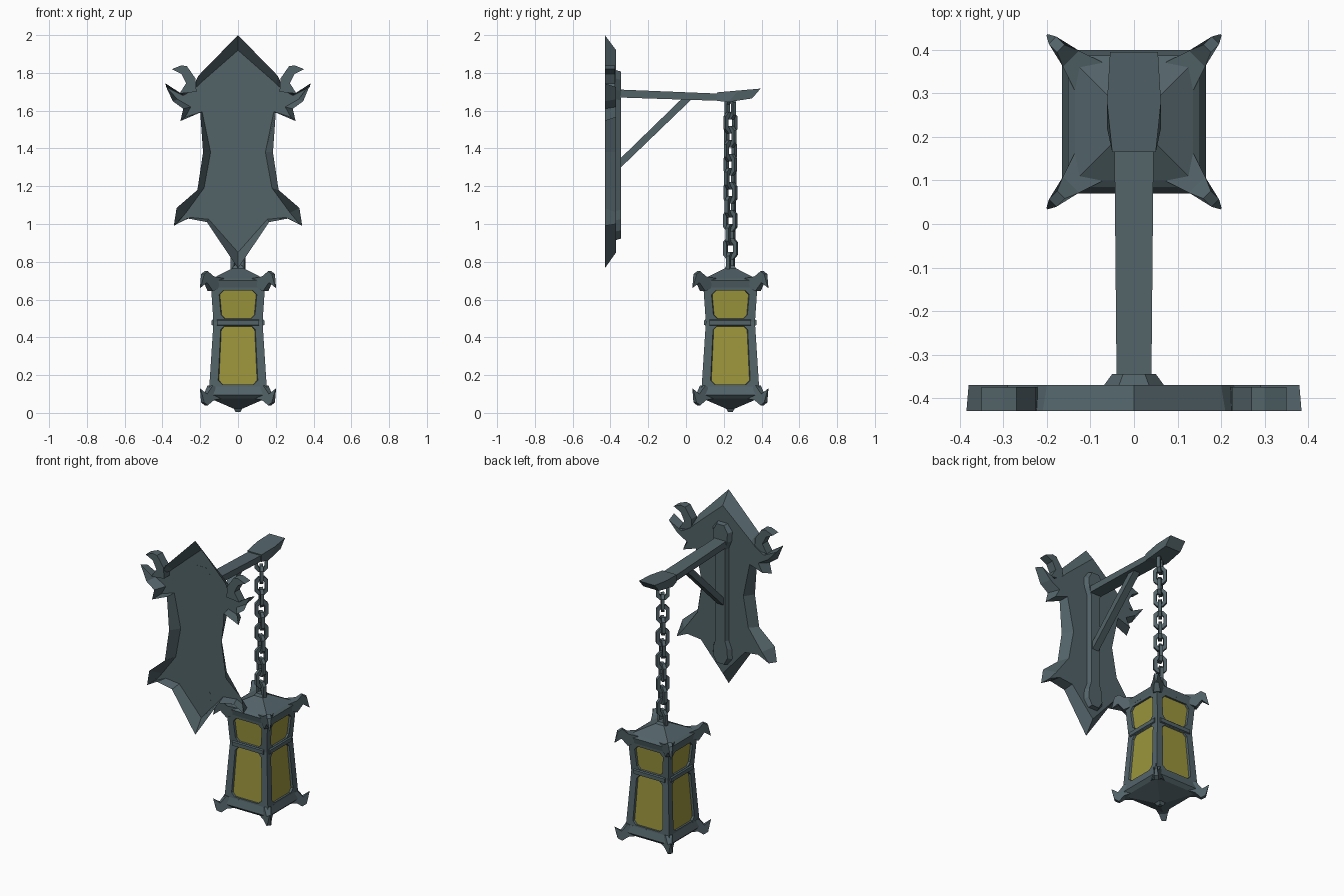
import bpy, bmesh, math
from mathutils import Vector, Matrix

if "Cube" in bpy.data.objects:
    bpy.data.objects.remove(bpy.data.objects["Cube"])


def material(name, rgb):
    m = bpy.data.materials.new(name)
    m.diffuse_color = (*rgb, 1)
    m.use_nodes = True
    m.node_tree.nodes["Principled BSDF"].inputs["Base Color"].default_value = m.diffuse_color
    return m


IRON = material("iron", (0.085, 0.125, 0.14))
GLASS = material("glass", (0.33, 0.30, 0.045))
CY = 0.235  # lantern and chain axis in y


def build(name, verts, faces, mat=IRON):
    bm = bmesh.new()
    vs = [bm.verts.new(v) for v in verts]
    for f in faces:
        bm.faces.new([vs[i] for i in f])
    bmesh.ops.recalc_face_normals(bm, faces=bm.faces)
    me = bpy.data.meshes.new(name)
    bm.to_mesh(me)
    bm.free()
    me.materials.append(mat)
    ob = bpy.data.objects.new(name, me)
    bpy.context.collection.objects.link(ob)
    return ob


def loft(name, rings, start=True, end=True, closed=False):
    n = len(rings[0])
    verts = [p for r in rings for p in r]
    faces = []
    for k in range(len(rings) - (0 if closed else 1)):
        a, b = k * n, (k + 1) % len(rings) * n
        faces += [(a + i, a + (i + 1) % n, b + (i + 1) % n, b + i) for i in range(n)]
    if start and not closed:
        faces.append(tuple(range(n)))
    if end and not closed:
        faces.append(tuple(range(len(verts) - n, len(verts))))
    return build(name, verts, faces)


def mirrored(half, y):
    # right half outline from top to bottom, reflected to a full loop
    return [(x, y, z) for x, z in half] + [(-x, y, z) for x, z in half[-2:0:-1]]


def square(hw, z):
    return [(sx * hw, CY + sy * hw, z) for sx, sy in ((-1, -1), (1, -1), (1, 1), (-1, 1))]


# Wall plate: hollow shell open towards -y
outer = [(0, 2), (.21, 1.785), (.24, 1.72), (.30, 1.69), (.385, 1.745), (.345, 1.65),
         (.29, 1.61), (.305, 1.545), (.20, 1.59), (.185, 1.38), (.215, 1.18),
         (.325, 1.085), (.34, .99), (.27, 1.03), (.165, 1.01), (0, .765)]
inner = [(0, 1.92), (.20, 1.745), (.23, 1.715), (.29, 1.68), (.38, 1.725), (.32, 1.66),
         (.25, 1.62), (.28, 1.565), (.19, 1.595), (.145, 1.38), (.18, 1.19),
         (.275, 1.06), (.325, 1.0), (.25, 1.035), (.155, 1.025), (0, .85)]
loft("wall_plate", [mirrored(outer, -.43), mirrored(inner, -.37)], start=False)

# Curled horns on the upper corners of the plate
curl = [(.22, 1.70), (.225, 1.77), (.27, 1.835), (.30, 1.84), (.35, 1.82),
        (.30, 1.795), (.275, 1.745), (.31, 1.69)]
for s in (-1, 1):
    loft("plate_horn", [[(s * x, y, z) for x, z in curl] for y in (-.43, -.375)])

# Backing strip with widened ends
strip = [(.035, 1.815), (.07, 1.77), (.065, 1.71), (.045, 1.66), (.045, 1.07),
         (.065, 1.02), (.07, .96), (.035, .915)]


def strip_ring(k, y):
    h = [(x * k, 1.365 + (z - 1.365) * (1 - (1 - k) * .06)) for x, z in strip]
    return [(x, y, z) for x, z in h] + [(-x, y, z) for x, z in reversed(h)]


loft("backing_strip", [strip_ring(1, -.372), strip_ring(.72, -.345)])


def beam(name, sections):
    # sections of (half width, y, z bottom, y top, z top)
    loft(name, [[(-w, y0, z0), (w, y0, z0), (w, y1, z1), (-w, y1, z1)]
                for w, y0, z0, y1, z1 in sections])


# Arm, its heavier tip, and the diagonal brace
beam("arm", [(.04, -.36, 1.67, -.36, 1.712), (.045, .18, 1.652, .18, 1.69)])
beam("arm_tip", [(.05, .165, 1.652, .165, 1.697), (.062, .22, 1.645, .28, 1.707),
                 (.055, .35, 1.665, .395, 1.717)])
beam("brace", [(.022, -.36, 1.285, -.36, 1.335), (.022, .04, 1.67, -.015, 1.67)])

# Chain of octagonal links, each turned a quarter from the last
link = [(1, .6), (.45, 1), (-.45, 1), (-1, .6), (-1, -.6), (-.45, -1), (.45, -1), (1, -.6)]
for i in range(12):
    rings = [[(x * (.029 + o), y, z * (.047 + o)) for x, z in link]
             for o, y in ((.01, -.01), (.01, .01), (-.01, .01), (-.01, -.01))]
    ob = loft("chain_link", rings, closed=True)
    ob.location = (0, CY, 1.61 - .074 * i)
    ob.rotation_euler.z = math.radians(35 + 90 * i + 3 * i)

# Lantern base and roof
loft("lantern_base", [square(h, z) for h, z in
                      ((.012, .004), (.022, .022), (.145, .075), (.165, .095), (.152, .14))])
loft("lantern_roof", [square(h, z) for h, z in
                      ((.143, .665), (.152, .70), (.135, .712), (.03, .765), (.022, .78))])

# Lantern walls: framed, chamfered and recessed panes on four sides
panels = [(.138, .48, .152, .13, .15, .462, .105, .092),
          (.48, .668, .13, .143, .497, .648, .09, .1)]
RECESS, CH = .012, .022
for side in range(4):
    turn = Matrix.Translation((0, CY, 0)) @ Matrix.Rotation(side * math.pi / 2, 4, 'Z')
    for z0, z1, h0, h1, p0, p1, w0, w1 in panels:
        def wall(z):
            return h0 + (h1 - h0) * (z - z0) / (z1 - z0)
        corners = [(-h0, -h0, z0), (h0, -h0, z0), (h1, -h1, z1), (-h1, -h1, z1)]
        octa = [(-w0, p0 + CH), (-w0 + CH, p0), (w0 - CH, p0), (w0, p0 + CH),
                (w1, p1 - CH), (w1 - CH, p1), (-w1 + CH, p1), (-w1, p1 - CH)]
        front = [(x, -wall(z), z) for x, z in octa]
        deep = [(x * .96, -wall(z) + RECESS, z) for x, z in octa]
        verts = [turn @ Vector(v) for v in corners + front + deep]
        faces = []
        for c in range(4):
            a, b = 4 + 2 * c, 5 + 2 * c
            faces += [(c, b, a), (c, (c + 1) % 4, 4 + (2 * c + 2) % 8, b)]
        faces += [(4 + i, 4 + (i + 1) % 8, 12 + (i + 1) % 8, 12 + i) for i in range(8)]
        build("window_frame", verts, faces)
        pane = build("window_pane", verts[12:], [tuple(range(8))], GLASS)
        if pane.data.polygons[0].normal.dot(turn.to_3x3() @ Vector((0, -1, 0))) < 0:
            pane.data.flip_normals()
    # Cross bar
    bar = [[turn @ Vector((x, y, z)) for y, z in
            ((-.122, .458), (-.139, .466), (-.139, .49), (-.122, .5))] for x in (-.11, .11)]
    loft("cross_bar", bar)

# Corner claws: (distance per axis, z, half thickness), flipped for the base
claw = [(.105, .665, .03), (.105, .712, .045), (.145, .722, .026), (.168, .75, .012),
        (.187, .735, .012), (.2, .662, .002), (.172, .69, .012), (.147, .645, .02)]
for sx in (-1, 1):
    for sy in (-1, 1):
        perp = Vector((-sy, sx, 0)).normalized()
        for name, flip in (("roof_claw", False), ("base_claw", True)):
            rings = [[Vector((sx * r, CY + sy * r, .79 - z if flip else z)) + perp * w * s
                      for r, z, w in claw] for s in (-1, 1)]
            loft(name, rings)
